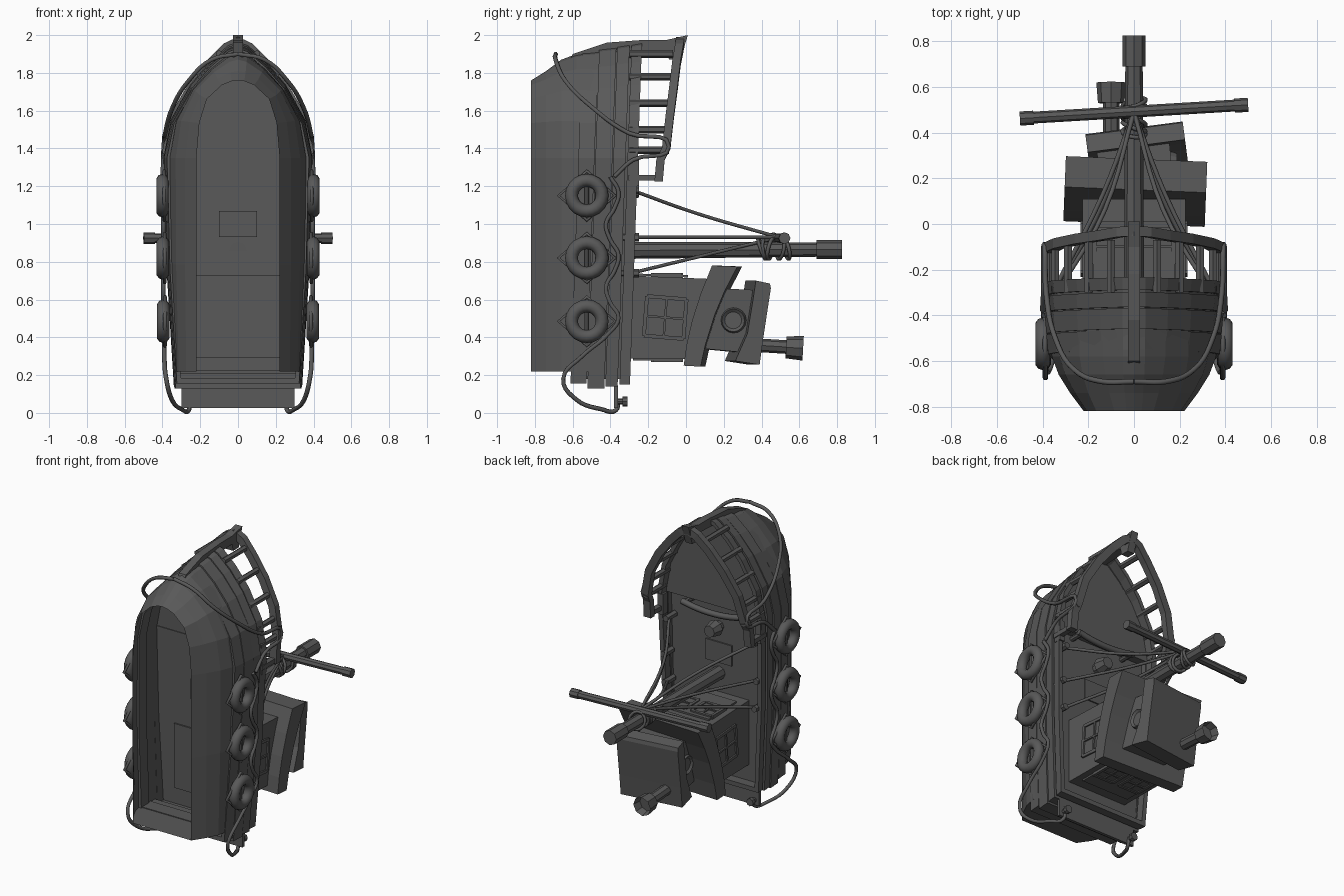
import bpy, bmesh, math
from mathutils import Vector, Matrix

if "Cube" in bpy.data.objects:
    bpy.data.objects.remove(bpy.data.objects["Cube"])

grey = bpy.data.materials.new("dark_grey")
grey.use_nodes = True
grey.diffuse_color = (0.1, 0.1, 0.1, 1)
grey.node_tree.nodes["Principled BSDF"].inputs["Base Color"].default_value = (0.1, 0.1, 0.1, 1)


def finish(name, bm):
    bmesh.ops.recalc_face_normals(bm, faces=bm.faces)
    me = bpy.data.meshes.new(name)
    bm.to_mesh(me)
    bm.free()
    me.materials.append(grey)
    ob = bpy.data.objects.new(name, me)
    bpy.context.collection.objects.link(ob)
    return ob


def loft(name, rings, wrap=False, cap=False):
    """Closed rings joined in order; wrap joins the last to the first."""
    bm = bmesh.new()
    vs = [[bm.verts.new(p) for p in r] for r in rings]
    n = len(rings[0])
    for a, b in zip(vs, vs[1:] + (vs[:1] if wrap else [])):
        for i in range(n):
            j = (i + 1) % n
            bm.faces.new((a[i], a[j], b[j], b[i]))
    if cap:
        bm.faces.new(vs[0])
        bm.faces.new(vs[-1])
    return finish(name, bm)


def prism(name, profile, half, x=0, turn=0):
    """Side profile of (y, z) points extruded across x, turned about z."""
    ob = loft(name, [[(s * half, y, z) for y, z in profile] for s in (-1, 1)], cap=True)
    ob.data.transform(Matrix.Translation((x, 0, 0)) @ Matrix.Rotation(turn, 4, 'Z'))
    return ob


def box(name, c, size, tilt=0):
    bm = bmesh.new()
    m = Matrix.Translation(c) @ Matrix.Rotation(tilt, 4, 'X') @ Matrix.Diagonal((*size, 1))
    bmesh.ops.create_cube(bm, size=1, matrix=m)
    return finish(name, bm)


def rod(name, a, b, r, r2=None, sides=8, hollow=False):
    a, b = Vector(a), Vector(b)
    d = b - a
    bm = bmesh.new()
    m = Matrix.Translation((a + b) / 2) @ d.to_track_quat('Z', 'Y').to_matrix().to_4x4()
    bmesh.ops.create_cone(bm, cap_ends=True, segments=sides, radius1=r, radius2=r2 or r,
                          depth=d.length, matrix=m)
    if hollow:
        top = max(bm.faces, key=lambda f: f.calc_center_median().dot(d))
        bmesh.ops.inset_region(bm, faces=[top], thickness=r * 0.2)
        bmesh.ops.translate(bm, verts=top.verts, vec=-d * 0.6)
    return finish(name, bm)


def rope(name, pts, r=0.012, closed=False, curved=True):
    cu = bpy.data.curves.new(name, 'CURVE')
    cu.dimensions = '3D'
    cu.bevel_depth = r
    cu.bevel_resolution = 1
    cu.resolution_u = 5
    cu.use_fill_caps = True
    sp = cu.splines.new('BEZIER' if curved else 'POLY')
    sp.use_cyclic_u = closed
    if curved:
        sp.bezier_points.add(len(pts) - 1)
        for bp, p in zip(sp.bezier_points, pts):
            bp.co = p
            bp.handle_left_type = bp.handle_right_type = 'AUTO'
    else:
        sp.points.add(len(pts) - 1)
        for q, p in zip(sp.points, pts):
            q.co = (*p, 1)
    cu.materials.append(grey)
    ob = bpy.data.objects.new(name, cu)
    bpy.context.collection.objects.link(ob)
    return ob


SHARP = ((.9, .33), (.64, .63), (.38, .83), (.13, .97))
BLUNT = ((.93, .45), (.75, .76), (.39, .94), (.15, .99))


def outline(w, tip, stern, y, taper=0.86, shear=0.0, blunt=0.0):
    """Boat plan at one height: straight stern, full sides, pointed or blunt bow."""
    mid = (stern + 1.35) / 2
    half = [(taper * w, stern), ((taper + 1) / 2 * w + 0.01 * (1 - blunt), mid), (w, 1.35)]
    for a, b in zip(SHARP, BLUNT):
        f, t = (Vector(a).lerp(Vector(b), blunt))
        half.append((w * f, 1.35 + (tip - 1.35) * t))
    pts = half + [(0, tip)] + [(-x, z) for x, z in reversed(half)]
    return [(x, y + shear * (z - 0.2) / 1.7, z) for x, z in pts]


# Lower hull, open underneath
loft("lower_hull", [outline(.22, 1.76, .22, -.82, 1, blunt=1), outline(.28, 1.81, .22, -.74, .98, blunt=.7),
                    outline(.33, 1.87, .22, -.66, .95, blunt=.4), outline(.36, 1.9, .22, -.58, .92, blunt=.2),
                    outline(.37, 1.92, .22, -.45, .9)])

# Lapped side planks
strakes = ((-.61, -.525, .372, 1.905, .155), (-.52, -.43, .38, 1.93, .13),
           (-.425, -.36, .383, 1.945, .14), (-.35, -.295, .383, 1.955, .15))
for i, (y0, y1, w, tip, st) in enumerate(strakes):
    loft(f"hull_plank_{i + 1}", [outline(w - .02, tip - .02, st + .03, y0, shear=.06),
                                 outline(w + .004, tip, st, y0, shear=.06),
                                 outline(w + .012, tip + .01, st, y1, shear=.06),
                                 outline(w - .02, tip - .02, st + .03, y1, shear=.06)], wrap=True)
loft("plank_backing", [outline(.37, 1.91, .18, -.6, shear=.05),
                       outline(.37, 1.93, .18, -.31, shear=.05)])


# Decks
def deck(name, ring):
    bm = bmesh.new()
    bm.faces.new([bm.verts.new(p) for p in ring])
    return finish(name, bm)


deck("main_deck", outline(.37, 1.92, .165, -.36))
deck("foredeck", outline(.37, 1.93, 1.34, -.305, 1))
box("foredeck_bulkhead", (0, -.335, 1.35), (.74, .06, .02))
box("stern_ledge", (0, -.55, .215), (.64, .1, .02))
box("stern_platform", (0, -.37, .085), (.6, .02, .12))
for z in (1.0, .55):
    box("deck_hatch", (0, -.36, z), (.2, .018, .14))

# Stem post
prism("stem_post", [(-.62, 1.86), (-.6, 1.9), (-.42, 1.96), (-.22, 1.975), (-.1, 1.975), (.01, 2.0),
                    (-.03, 1.87), (-.09, 1.87), (-.1, 1.92), (-.3, 1.91)], .026)

# Bow rail with posts
rail = [(0, -.03, 1.965), (.06, -.035, 1.935), (.14, -.05, 1.855), (.24, -.065, 1.73), (.33, -.085, 1.575),
        (.372, -.105, 1.4), (.378, -.135, 1.34), (.38, -.145, 1.225)]
path = [(-x, y, z) for x, y, z in reversed(rail[1:])] + rail
rings = []
for i, p in enumerate(path):
    t = Vector(path[min(i + 1, len(path) - 1)]) - Vector(path[max(i - 1, 0)])
    side = Vector((t.z, 0, -t.x)).normalized() * .026
    up = Vector((0, .022, 0))
    p = Vector(p)
    rings.append([p + side + up, p - side + up, p - side - up, p + side - up])
loft("bow_rail", rings, cap=True)
for s in (-1, 1):
    for x, z in ((.1, 1.9), (.2, 1.78), (.29, 1.64), (.345, 1.5), (.37, 1.39)):
        rod("rail_post", (s * x, -.3, z), (s * x, -.07 - .02 * (1.9 - z) / .5, z), .02, sides=6)
    box("rail_end", (s * .378, -.22, 1.245), (.035, .17, .03))
    box("gunwale_step", (s * .37, -.275, 1.27), (.04, .05, .14))

# Foredeck break rail and capstan
rope("foredeck_beam", [(x, -.27, 1.3 + .5 * x * x) for x in (-.22, -.11, 0, .11, .22)], .02)
for s in (-1, 1):
    rod("beam_leg", (s * .2, -.36, 1.32), (s * .2, -.26, 1.32), .018)
rod("capstan_base", (0, -.36, 1.18), (0, -.31, 1.18), .035)
rod("capstan_head", (0, -.32, 1.18), (0, -.25, 1.18), .055, .04)

# Cabin
prism("cabin_walls", [(-.37, .29), (.03, .285), (.11, .71), (-.37, .73)], .225)
prism("cabin_roof", [(0, .25), (.09, .245), (.115, .36), (.165, .52), (.215, .64), (.285, .775),
                     (.15, .78), (.09, .63), (.045, .49), (.015, .36)], .31, turn=-.04)
prism("wheelhouse_walls", [(.08, .34), (.29, .32), (.37, .65), (.14, .66)], .16, x=.03, turn=.1)
prism("wheelhouse_roof", [(.235, .275), (.365, .255), (.385, .4), (.425, .66), (.42, .685), (.345, .7),
                          (.33, .6), (.3, .42)], .215, x=.055, turn=.13)
box("cabin_front_sill", (0, -.14, .728), (.36, .3, .012), -.03)
box("cabin_aft_sill", (0, -.15, .283), (.36, .26, .012))


def window(centre, size, axis):
    """Framed 2 x 2 window facing along axis 0 (side) or 2 (fore or aft)."""
    other = 2 - axis
    c = Vector(centre)
    for k, run in ((1, other), (other, 1)):
        for f in (-.5, 0, .5):
            d = [.03, .03, .03]
            d[run] = size
            d[k] = .02 if f else .012
            off = Vector()
            off[k] = f * size
            rot = Matrix.Rotation(-.08, 4, 'X') if axis == 0 else Matrix()
            box("window_bar", c + rot @ off, d, -.08 if axis == 0 else 0)


for s in (-1, 1):
    window((s * .22, -.11, .505), .21, 0)
    bm = bmesh.new()
    bmesh.ops.create_cone(bm, cap_ends=True, segments=16, radius1=.07, radius2=.06, depth=.03,
                          matrix=Matrix.Translation((s * .163 + .01, .235 + s * .015, .49))
                          @ Matrix.Rotation(s * math.pi / 2, 4, 'Y'))
    bmesh.ops.inset_region(bm, faces=[f for f in bm.faces if len(f.verts) > 4], thickness=.015, depth=-.012)
    finish("porthole", bm)
    window((s * .1, -.1, .725), .15, 2)
    window((s * .1, -.1, .285), .15, 2)

# Chimney
rod("chimney_pipe", (-.1, .35, .36), (-.1, .56, .347), .036)
rod("chimney_cap", (-.1, .53, .347), (-.1, .62, .342), .058, .065, hollow=True)

# Mast and yard
rod("mast", (0, -.36, .86), (0, .72, .865), .045, .038)
rod("mast_cap", (0, .69, .865), (0, .825, .865), .05)
rod("yard", (-.46, .465, .925), (.46, .52, .925), .026)
for s in (-1, 1):
    rod("yard_cap", (s * .44, .492 + s * .0265, .925), (s * .5, .492 + s * .03, .925), .031)
for y in (.4, .425, .45, .5, .53):
    ring = [(.05 * math.cos(a * math.pi / 4), y + .02 * math.sin(a * math.pi / 4 + y * 40),
             .87 + .055 * math.sin(a * math.pi / 4)) for a in range(8)]
    rope("mast_lashing", ring, .01, closed=True)

# Rigging, tyres and mooring ropes on both sides
for s in (-1, 1):
    for z, x, sag in ((1.18, .33, .07), (.93, .35, .0), (.74, .34, .03)):
        mid = (s * x * .39, .13 - sag, (z + .93) / 2)
        rope("stay_rope", [(0, .49, .93), mid, (s * x, -.29, z)], .01)
        rod("cleat_post", (s * x, -.35, z), (s * x, -.25, z), .022, sides=6)
    for i, z in enumerate((1.15, .82, .485)):
        x = s * (.4 - .002 * i)
        bpy.ops.mesh.primitive_torus_add(location=(x, -.525, z), rotation=(0, math.pi / 2, 0),
                                         major_radius=.081, minor_radius=.034,
                                         major_segments=20, minor_segments=10)
        tyre = bpy.context.object
        tyre.name = "tyre_fender"
        tyre.data.materials.append(grey)
        bpy.ops.object.shade_smooth()
        rope("tyre_rope", [(x - s * .01, -.525 + .15 * math.cos(a), z + .13 * math.sin(a))
                           for a in [k * math.pi / 2 for k in range(4)]], .01, True, False)
        rod("tyre_strap", (x - s * .012, -.525, z - .06), (x - s * .012, -.525, z + .06), .012)
    rope("bow_rope", [(0, -.69, 1.9), (s * .14, -.69, 1.87), (s * .26, -.64, 1.76), (s * .345, -.5, 1.62),
                      (s * .385, -.3, 1.48), (s * .393, -.09, 1.41), (s * .395, -.28, 1.34),
                      (s * .4, -.38, 1.25)])
    wave = [(s * .395, -.39 + .035 * math.cos((z - 1.15) / .333 * 2 * math.pi), z)
            for z in [1.25 - .083 * k for k in range(10)]]
    rope("side_rope", wave + [(s * .39, -.41, .42), (s * .39, -.55, .3), (s * .38, -.65, .18),
                              (s * .35, -.58, .07), (s * .3, -.45, .02), (s * .26, -.37, .015),
                              (s * .26, -.36, .07)])
    rod("stern_bollard", (s * .265, -.38, .06), (s * .265, -.33, .06), .016)
    rod("bollard_head", (s * .265, -.335, .06), (s * .265, -.31, .06), .026)
